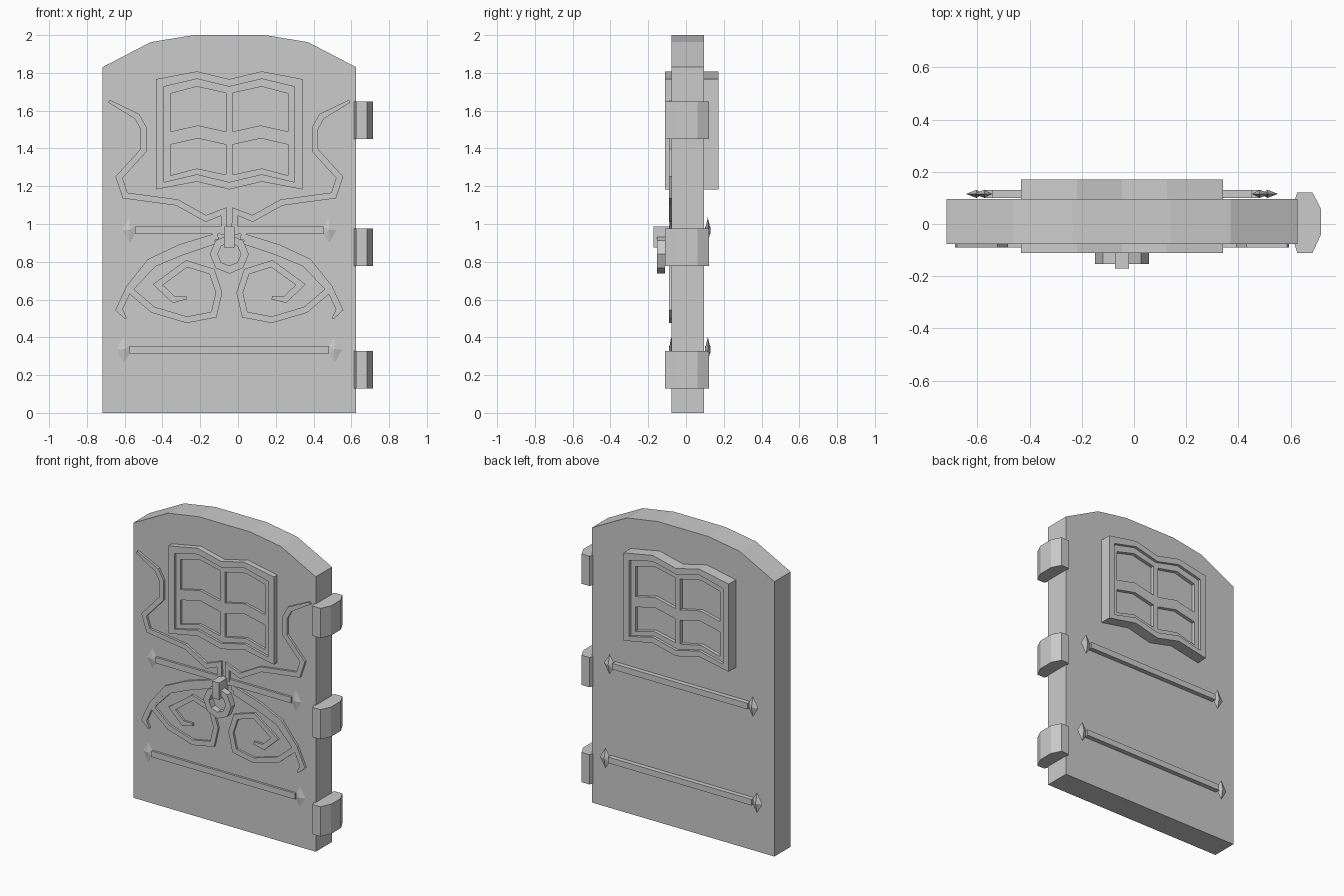
import bpy, bmesh, math
from mathutils import Vector

if "Cube" in bpy.data.objects:
    bpy.data.objects.remove(bpy.data.objects["Cube"])

CX = -0.046                 # door centre line
FRONT, BACK = -0.076, 0.095  # door faces


def finish(name, bm, mirror=False):
    bmesh.ops.recalc_face_normals(bm, faces=bm.faces)
    me = bpy.data.meshes.new(name)
    bm.to_mesh(me)
    bm.free()
    ob = bpy.data.objects.new(name, me)
    ob.location.x = CX
    bpy.context.collection.objects.link(ob)
    if mirror:
        m = ob.modifiers.new("mirror", 'MIRROR')
        m.use_mirror_merge = False
    return ob


def add_prism(bm, pts, y0, y1):
    """Extrude an (x, z) outline from y0 to y1."""
    a = [bm.verts.new((x, y0, z)) for x, z in pts]
    b = [bm.verts.new((x, y1, z)) for x, z in pts]
    n = len(pts)
    bm.faces.new(a)
    bm.faces.new(b[::-1])
    for i in range(n):
        bm.faces.new((a[i], a[(i + 1) % n], b[(i + 1) % n], b[i]))


def prism(name, pts, y0, y1):
    bm = bmesh.new()
    add_prism(bm, pts, y0, y1)
    return finish(name, bm)


def ring(name, outer, inner, y0, y1):
    """Prism ring between two outlines with equal point counts."""
    bm = bmesh.new()
    loops = [[bm.verts.new((x, y, z)) for x, z in p]
             for p, y in ((outer, y0), (outer, y1), (inner, y1), (inner, y0))]
    n = len(outer)
    for k in range(4):
        p, q = loops[k], loops[(k + 1) % 4]
        for i in range(n):
            j = (i + 1) % n
            bm.faces.new((p[i], p[j], q[j], q[i]))
    return finish(name, bm)


def ribbon(name, path, w, y0, y1, taper_start, taper_end):
    """Mitred flat strip along an (x, z) path, mirrored to the other side."""
    bm = bmesh.new()
    P = [Vector(p) for p in path]
    rows = []
    for i, p in enumerate(P):
        d0 = (p - P[i - 1]).normalized() if i else (P[1] - p).normalized()
        d1 = (P[i + 1] - p).normalized() if i < len(P) - 1 else d0
        t = (d0 + d1).normalized()
        h = w / 2 / max(t.dot(d1), 0.6)
        if i == 0:
            h *= taper_start
        if i == len(P) - 1:
            h *= taper_end
        nrm = Vector((-t.y, t.x)) * h
        a, b = p + nrm, p - nrm
        rows.append([bm.verts.new((q.x, y, q.y)) for q, y in ((a, y0), (b, y0), (b, y1), (a, y1))])
    for r, s in zip(rows, rows[1:]):
        for k in range(4):
            bm.faces.new((r[k], r[(k + 1) % 4], s[(k + 1) % 4], s[k]))
    bm.faces.new(rows[0])
    bm.faces.new(rows[-1][::-1])
    return finish(name, bm, mirror=True)


def arrow_bar(name, z, tip, y0, y1):
    """Strap with a faceted arrowhead at each end."""
    bm = bmesh.new()
    neck, wide, ym = tip - 0.07, tip - 0.04, (y0 + y1) / 2
    add_prism(bm, [(-neck, z - .02), (neck, z - .02), (neck, z + .02), (-neck, z + .02)], y0, y1)
    for s in (-1, 1):
        rim = [bm.verts.new((s * x, ym, z + dz)) for x, dz in
               ((tip, 0), (wide, .068), (neck, .02), (neck, -.02), (wide, -.068))]
        for y in (y0, y1):
            apex = bm.verts.new((s * wide, y, z))
            for i in range(5):
                bm.faces.new((rim[i], rim[(i + 1) % 5], apex))
    return finish(name, bm)


# Door slab with faceted arch
half = [(0.672, 0), (0.672, 1.83), (0.416, 1.963), (0.188, 2.0)]
prism("door_slab", half + [(-x, z) for x, z in reversed(half)], FRONT, BACK)

# Window: wavy frame, stepped lattice and panes, running through the door
XS = (-1, -0.44, 0, 0.44, 1)


def wavy(w, top, bottom, rise=0.041):
    up = [0, rise, 0, rise, 0]
    xs = [-w, -0.172, 0, 0.172, w]
    return ([(x, bottom + u) for x, u in zip(xs, up)] +
            [(x, top + u) for x, u in zip(xs[::-1], up)])


outer, step = wavy(0.388, 1.767, 1.183), wavy(0.345, 1.727, 1.222)
inner = wavy(0.311, 1.69, 1.257, 0.037)
ring("window_frame", outer, step, -0.112, 0.171)
ring("window_inner_frame", step, inner, -0.096, 0.153)
prism("window_panes", step, -0.079, 0.130)
prism("window_upright", [(-.018, 1.24), (.018, 1.24), (.018, 1.71), (-.018, 1.71)], -0.096, 0.153)
rail_x = [(-.33, 0), (-.166, .037), (0, 0), (.166, .037), (.33, 0)]
prism("window_rail", [(x, 1.416 + u) for x, u in rail_x] +
      [(x, 1.485 + u) for x, u in reversed(rail_x)], -0.0955, 0.1525)

# Arrow-ended straps, front and back
for side, y0, y1 in (("front", FRONT - .014, FRONT + .008), ("back", 0.100, 0.131)):
    arrow_bar("upper_strap_" + side, 0.967, 0.568, y0, y1)
    arrow_bar("lower_strap_" + side, 0.335, 0.598, y0, y1)

# Scrolled ironwork on the front
SF = -0.091
ribbon("upper_vine", [(-.637, 1.65), (-.489, 1.57), (-.454, 1.507), (-.454, 1.39),
                      (-.584, 1.247), (-.552, 1.151), (-.277, 1.114), (-.124, 1.029),
                      (-.029, 1.066), (-.029, .944)], 0.033, SF, FRONT + .01, 0.5, 1)
ribbon("lower_vine", [(-.06, .937), (-.261, .875), (-.42, .80), (-.53, .663),
                      (-.584, .546), (-.547, .499)], 0.034, SF, FRONT + .01, 1, 0.3)
ribbon("spiral_vine", [(-.077, .91), (-.25, .852), (-.40, .79), (-.53, .653), (-.404, .546),
                       (-.225, .493), (-.082, .52), (-.055, .637), (-.092, .748), (-.225, .79),
                       (-.378, .679), (-.295, .6), (-.225, .61)],
       0.034, SF + .001, FRONT + .01, 1, 0.5)

# Knocker: mounting block and octagonal ring
prism("knocker_block", [(-.027, .875), (.027, .875), (.027, .987), (-.027, .987)], -0.171, FRONT)
octo = [(math.cos(i * math.pi / 4), math.sin(i * math.pi / 4)) for i in range(8)]
ring("knocker_ring", [(.103 * c, .84 + .103 * s) for c, s in octo],
     [(.061 * c, .84 + .061 * s) for c, s in octo], -0.153, -0.110)

# Three chamfered hinges on the right edge
profile = [(.651, .06), (.672, .121), (.73, .121), (.762, .06),
           (.762, -.042), (.73, -.111), (.672, -.111), (.651, -.042)]
for name, z0 in (("bottom", 0.13), ("middle", 0.777), ("top", 1.451)):
    bm = bmesh.new()
    lo = [bm.verts.new((x, y, z0)) for x, y in profile]
    hi = [bm.verts.new((x, y, z0 + 0.198)) for x, y in profile]
    bm.faces.new(lo)
    bm.faces.new(hi[::-1])
    for i in range(8):
        j = (i + 1) % 8
        bm.faces.new((lo[i], lo[j], hi[j], hi[i]))
    finish("hinge_" + name, bm)
